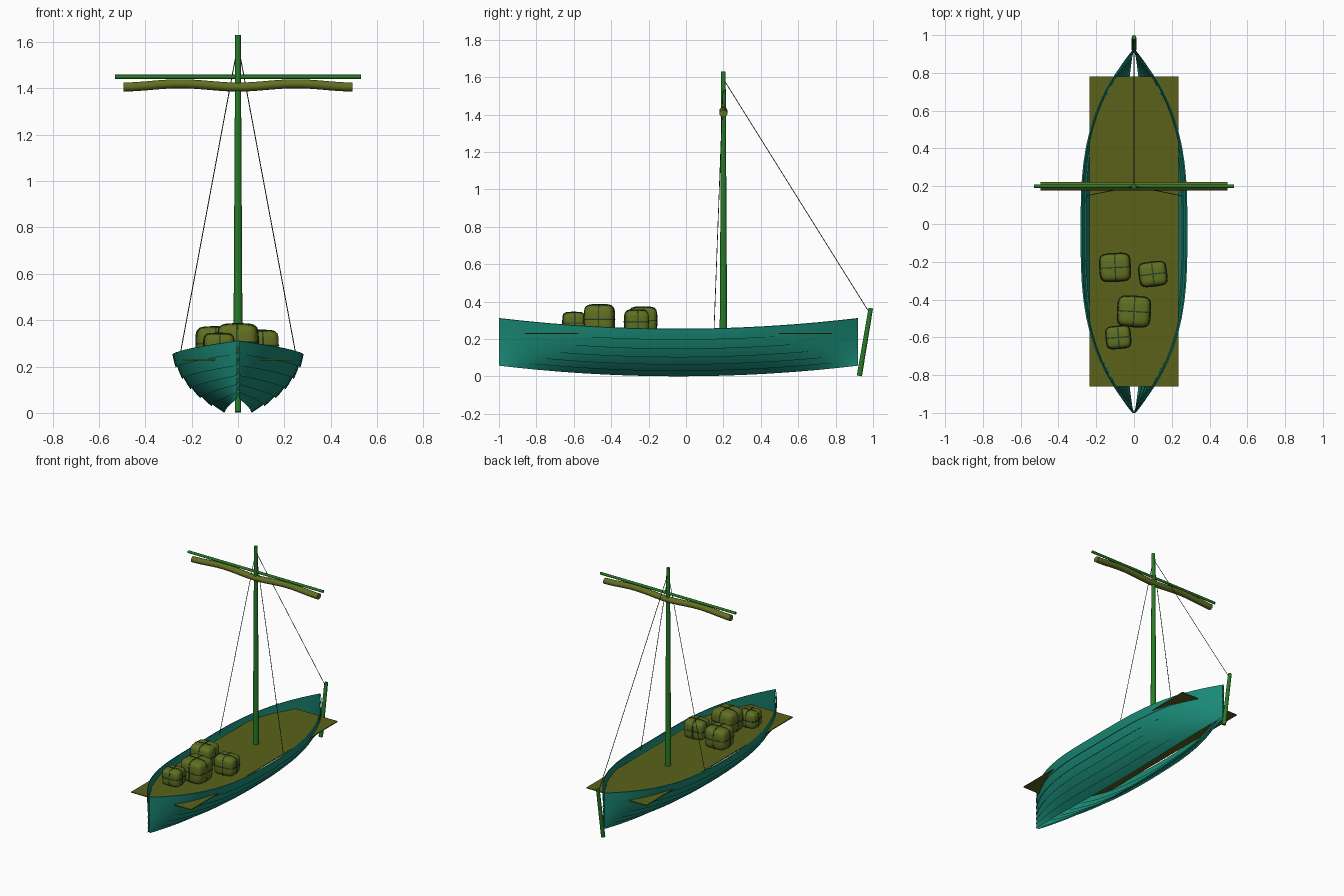
import bpy, bmesh, math
from mathutils import Vector

if "Cube" in bpy.data.objects:
    bpy.data.objects.remove(bpy.data.objects["Cube"])


def material(name, rgb):
    m = bpy.data.materials.new(name)
    m.diffuse_color = (*rgb, 1)
    m.use_nodes = True
    m.node_tree.nodes["Principled BSDF"].inputs["Base Color"].default_value = m.diffuse_color
    return m


HULL = material("hull_paint", (0.01, 0.25, 0.18))
WOOD = material("wood", (0.02, 0.20, 0.02))
DECK = material("deck_wood", (0.10, 0.12, 0.01))
CLOTH = material("cloth", (0.12, 0.16, 0.015))
ROPE = material("rope", (0.02, 0.06, 0.02))


def add(name, bm, mat, angle=40):
    me = bpy.data.meshes.new(name)
    bmesh.ops.recalc_face_normals(bm, faces=bm.faces)
    bm.to_mesh(me)
    bm.free()
    ob = bpy.data.objects.new(name, me)
    bpy.context.collection.objects.link(ob)
    me.materials.append(mat)
    bpy.ops.object.select_all(action='DESELECT')
    bpy.context.view_layer.objects.active = ob
    ob.select_set(True)
    bpy.ops.object.shade_smooth_by_angle(angle=math.radians(angle))
    return ob


def rod(name, a, b, r1, r2, mat, sides=12):
    a, b = Vector(a), Vector(b)
    bm = bmesh.new()
    bmesh.ops.create_cone(bm, cap_ends=True, segments=sides, radius1=r1, radius2=r2, depth=(b - a).length)
    bm.transform((b - a).to_track_quat('Z', 'Y').to_matrix().to_4x4())
    bmesh.ops.translate(bm, verts=bm.verts, vec=(a + b) / 2)
    return add(name, bm, mat)


def section(s):
    """Midship half section, bottom edge (s=0) to rim (s=1), and its outward normal."""
    p = [Vector(v) for v in ((0.055, 0.008), (0.23, 0.085), (0.283, 0.253))]
    q = (1 - s) ** 2 * p[0] + 2 * s * (1 - s) * p[1] + s * s * p[2]
    d = ((1 - s) * (p[1] - p[0]) + s * (p[2] - p[1])).normalized()
    return q, Vector((d.y, -d.x))


# Clinker hull: overlapping strakes, open along the keel line
STRAKES, STATIONS, SUB = 6, 32, 3
bm = bmesh.new()
for k in range(STRAKES):
    rows = []
    for i in range(STATIONS + 1):
        t = -math.cos(math.pi * i / STATIONS)
        f = 1 - abs(t) ** 3
        y, lift = -0.04 + 0.96 * t, 0.057 * t * t
        outer, inner = [], []
        for j in range(SUB + 1):
            q, n = section((k + j / SUB) / STRAKES)
            step = 0.008 * (1 - j / SUB)
            for lst, off in ((outer, step), (inner, step - 0.008)):
                w = q + n * off
                x = max(0.0, w.x * f) + (0.006 + off) * 0.6 * (1 - f)
                lst.append(bm.verts.new((max(x, 0), y, max(w.y, 0) + lift)))
        rows.append(outer + inner[::-1])
    m = len(rows[0])
    for r, q in zip(rows, rows[1:]):
        for j in range(m):
            bm.faces.new((r[j], r[(j + 1) % m], q[(j + 1) % m], q[j]))
    bm.faces.new(rows[0])
    bm.faces.new(rows[-1])
hull = add("hull_planks", bm, HULL, 30)
hull.modifiers.new("mirror", 'MIRROR').use_mirror_merge = False

# Flat deck board
bm = bmesh.new()
bmesh.ops.create_cube(bm, size=1)
bmesh.ops.scale(bm, verts=bm.verts, vec=(0.47, 1.64, 0.006))
bmesh.ops.translate(bm, verts=bm.verts, vec=(0, -0.04, 0.229))
add("deck", bm, DECK)

# Mast, yard and stern post
rod("mast", (0, 0.2, 0.225), (0, 0.2, 1.63), 0.02, 0.012, WOOD, 16)
rod("yard", (-0.53, 0.2, 1.45), (0.53, 0.2, 1.45), 0.009, 0.009, WOOD)
rod("stern_post", (0, 0.927, 0.003), (0, 0.988, 0.365), 0.014, 0.012, WOOD)

# Furled sail: wavy roll below the yard
bm = bmesh.new()
rings = []
for i in range(41):
    x = -0.495 + 0.99 * i / 40
    z = 1.413 - 0.007 * math.cos(x * 4 * math.pi)
    if abs(x) > 0.25:
        z = 1.413 + 0.007 * math.cos((abs(x) - 0.25) * 4 * math.pi)
    rings.append([bm.verts.new((x, 0.2 + 0.022 * math.cos(a), z + 0.02 * math.sin(a)))
                  for a in (2 * math.pi * j / 14 for j in range(14))])
for r, q in zip(rings, rings[1:]):
    for j in range(14):
        bm.faces.new((r[j], r[(j + 1) % 14], q[(j + 1) % 14], q[j]))
bm.faces.new(rings[0])
bm.faces.new(rings[-1])
add("furled_sail", bm, CLOTH, 50)

# Rigging
rod("stern_stay", (0, 0.2, 1.59), (0, 0.975, 0.35), 0.002, 0.002, ROPE, 6)
for s, side in ((-1, "left"), (1, "right")):
    rod(side + "_shroud", (0, 0.2, 1.59), (s * 0.25, 0.15, 0.25), 0.002, 0.002, ROPE, 6)


def squash(v, p=5):
    """Push a direction onto a rounded-cube surface."""
    return v / sum(abs(c) ** p for c in v) ** (1 / p)


def bundle(name, x, y, hx, hy, top, turn):
    base = 0.229
    half = Vector((hx, hy, (top - base) / 2))
    bm = bmesh.new()
    bmesh.ops.create_cube(bm, size=2)
    bmesh.ops.subdivide_edges(bm, edges=bm.edges, cuts=7, use_grid_fill=True)
    for v in bm.verts:
        v.co = squash(v.co) * half
    body = add(name, bm, CLOTH, 60)
    # Ropes round the bundle in three planes
    bm = bmesh.new()
    n = 32
    for ax in range(3):
        u, w = [Vector([float(c == k) for c in range(3)]) for k in range(3) if k != ax]
        nrm = Vector([float(c == ax) for c in range(3)])
        loops = []
        for i in range(n):
            a = 2 * math.pi * (i + 0.5) / n
            c = squash(u * math.cos(a) + w * math.sin(a)) * half
            out = c.normalized()
            loops.append([bm.verts.new(c + (out * math.cos(b) + nrm * math.sin(b)) * 0.004)
                          for b in (math.pi * j / 3 for j in range(6))])
        for r, q in zip(loops, loops[1:] + loops[:1]):
            for j in range(6):
                bm.faces.new((r[j], r[(j + 1) % 6], q[(j + 1) % 6], q[j]))
    ropes = add(name + "_ropes", bm, ROPE, 60)
    for ob in (body, ropes):
        ob.location = (x, y, (top + base) / 2)
        ob.rotation_euler.z = turn


# Cargo bundles
bundle("cargo_a", -0.10, -0.23, 0.08, 0.073, 0.37, 0.05)
bundle("cargo_b", 0.10, -0.265, 0.072, 0.063, 0.355, 0.12)
bundle("cargo_c", 0.0, -0.463, 0.086, 0.08, 0.383, -0.06)
bundle("cargo_d", -0.083, -0.60, 0.064, 0.058, 0.342, 0.08)
